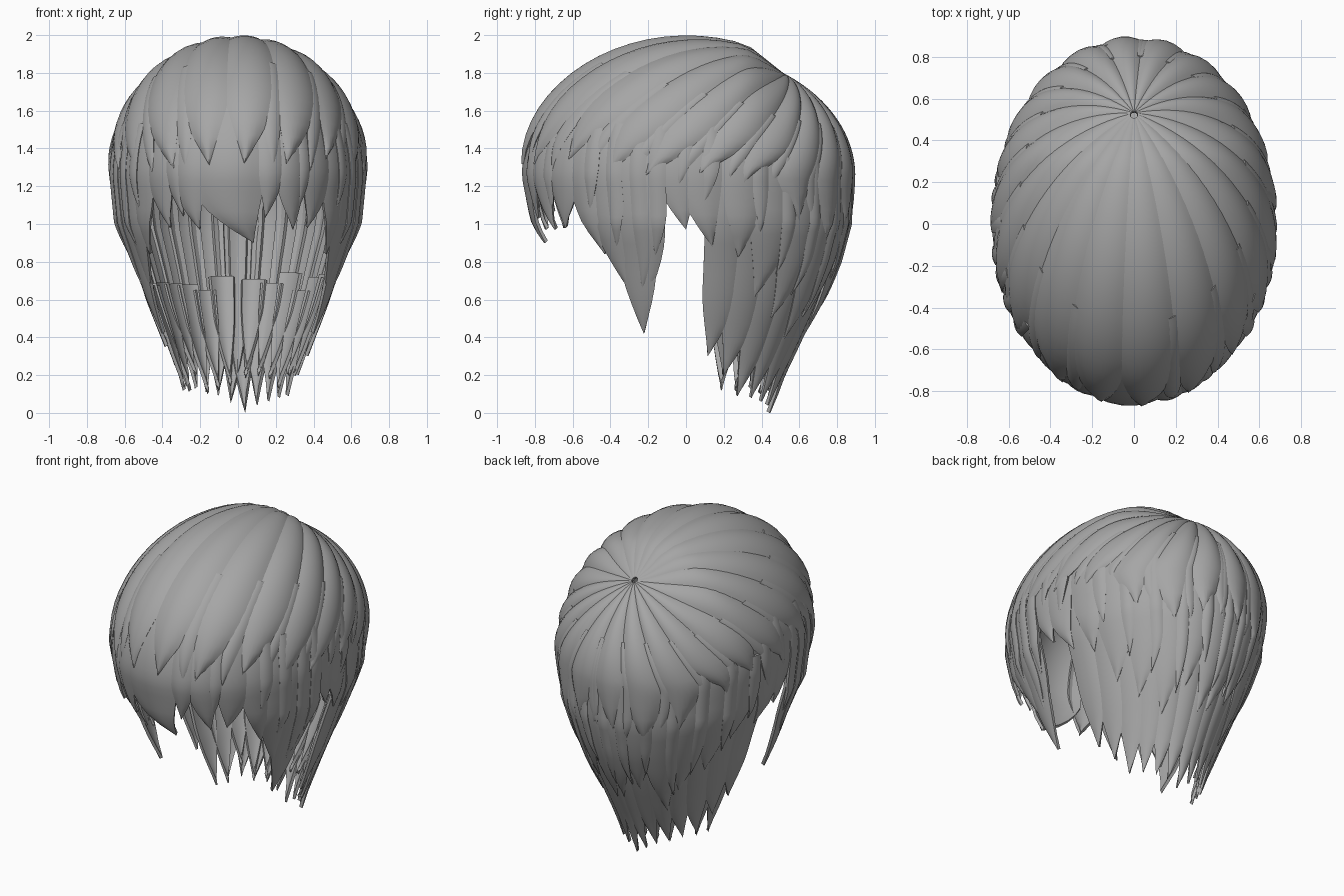
import bpy, bmesh, math, random
from mathutils import Vector

if "Cube" in bpy.data.objects:
    bpy.data.objects.remove(bpy.data.objects["Cube"])

random.seed(4)
grey = bpy.data.materials.new("grey_hair")
grey.diffuse_color = (0.38, 0.38, 0.38, 1)
grey.use_nodes = True
grey.node_tree.nodes["Principled BSDF"].inputs["Base Color"].default_value = grey.diffuse_color

# Envelope of the hair below its widest ring: height, half width, back depth, front depth
LOWER = [(1.25, .70, .90, .90), (1.0, .675, .895, .85), (.8, .60, .84, .76),
         (.6, .53, .76, .70), (.4, .45, .66, .66), (.2, .38, .56, .56), (0, .34, .49, .5)]
WHORL = Vector((0, .59, .807)).normalized()
TOP = Vector((0, 0, 1))


def surf(a, s, d, pole):
    """Point at angle a (0 front, 180 back); s=0 pole, 1 widest ring, 2 floor; d = inset."""
    a = math.radians(a)
    k = 1 - d / .8
    e = Vector((math.sin(a), -math.cos(a), 0))
    if s <= 1:
        w = pole.angle(e)
        p = (pole * math.sin((1 - s) * w) + e * math.sin(s * w)) / math.sin(w)
        f = min(1, max(0, (p.y - .33) / .26))
        zs = .75 - .08 * f * f * (3 - 2 * f)
        return Vector((.7 * p.x * k, .9 * p.y * k, 1.25 + zs * p.z * k))
    z = max(0, 1.25 * (2 - s))
    for hi, lo in zip(LOWER, LOWER[1:]):
        if z >= lo[0]:
            f = (hi[0] - z) / (hi[0] - lo[0])
            wx, yb, yf = (hi[i] + (lo[i] - hi[i]) * f for i in (1, 2, 3))
            break
    return Vector((wx * e.x * k, (yb if e.y > 0 else yf) * e.y * k, z))


def depth(z):
    """Path value of a height below the widest ring."""
    return 1 + (1.25 - z) / 1.25


def lock(bm, a, half, s0, s1, d, sweep=0, pole=TOP, bulge=.025, taper=.3, rows=20, cols=6):
    """One pointed, rounded lock of hair lying on the envelope."""
    grid = []
    for i in range(rows + 1):
        t = i / rows
        s = s0 + (s1 - s0) * t
        q = max(0, 1 - (s1 - s) / taper)
        width = half * (1 - q ** 1.6)
        mid = a + sweep * q * q
        row = []
        for j in range(cols + 1):
            u = 2 * j / cols - 1
            inset = d + bulge * min(1, s * 2) * u * u * (1 - .6 * q) + .02 * q ** 3
            row.append(bm.verts.new(surf(mid + u * width, s, inset, pole)))
        grid.append(row)
    for r, n in zip(grid, grid[1:]):
        for j in range(cols):
            bm.faces.new((r[j], n[j], n[j + 1], r[j + 1]))


def finish(name, bm, thick=.018):
    bmesh.ops.remove_doubles(bm, verts=bm.verts, dist=1e-4)
    me = bpy.data.meshes.new(name)
    bm.to_mesh(me)
    bm.free()
    me.materials.append(grey)
    ob = bpy.data.objects.new(name, me)
    bpy.context.collection.objects.link(ob)
    bpy.ops.object.select_all(action='DESELECT')
    ob.select_set(True)
    bpy.context.view_layer.objects.active = ob
    mod = ob.modifiers.new("thickness", 'SOLIDIFY')
    mod.thickness = thick
    mod.offset = -1
    bpy.ops.object.modifier_apply(modifier=mod.name)
    bpy.ops.object.shade_smooth_by_angle(angle=math.radians(40))


# Crown locks fanning out from the whorl, each with a thin splinter beside its tip
bm = bmesh.new()
CROWN = [(9, .97), (27, .96), (45, .95), (63, .96), (81, .98), (99, .98),
         (117, 1.04), (135, 1.2), (153, 1.25), (171, 1.2)]
for side in (1, -1):
    for a, s1 in CROWN:
        c = side * a - 4
        s1 += random.uniform(-.025, .025)
        lock(bm, c, 10.5, .015, s1, 0, random.uniform(-3, 3), WHORL, .03, .3)
        lock(bm, c + side * 8, 3.5, .55, s1 + .03, .014, side * 3, WHORL, .012, .2)
finish("crown_locks", bm)

# Fringe over the forehead
bm = bmesh.new()
FRINGE = [(-5, 17, .90, 13), (-24, 9, .97, 5), (-31, 6, 1.04, 4), (-39, 8, .98, 4),
          (16, 7, 1.03, -3), (25, 8, .97, 3), (32, 5, 1.06, -3), (40, 9, .98, -4)]
for a, half, z, sweep in FRINGE:
    lock(bm, a, half, .4, depth(z), .025, sweep, bulge=.02, taper=.25)
finish("fringe", bm)

# Side locks in front of the ears and short locks above them
bm = bmesh.new()
SIDES = [(51, 8, .84, 3), (60, 8, .64, 4), (69, 8.5, .42, 0), (76, 6, .60, -4),
         (86, 9, .97, 4), (95, 8, .88, 5)]
for side in (1, -1):
    for a, half, z, sweep in SIDES:
        lock(bm, side * a, half, .4, depth(z), .025, side * sweep, bulge=.02)
        lock(bm, side * (a + 4), 3, .75, depth(z + .22), .012, side * -3, bulge=.01, taper=.2)
finish("side_locks", bm)

# Middle layer at the back
bm = bmesh.new()
MIDDLE = [(111, 8, .82), (123, 9, .62), (136, 9, .48), (149, 9, .38), (162, 9, .55), (175, 9, .45)]
for side in (1, -1):
    for a, half, z in MIDDLE:
        z += random.uniform(-.04, .04)
        lock(bm, side * a, half, .45, depth(z), .022, random.uniform(-4, 4), bulge=.02)
        lock(bm, side * a + 6, 3, .9, depth(z + .12), .014, random.uniform(-3, 3), bulge=.01, taper=.2)
finish("middle_back_locks", bm)

# Long nape locks reaching the lowest point
bm = bmesh.new()
NAPE = [(105, 8, .30), (116, 9, .20), (128, 9, .09), (140, 9, .08), (152, 9, .06), (164, 9, .04), (176, 9, 0)]
for side in (1, -1):
    for a, half, z in NAPE:
        z += .05 if side < 0 else 0
        lock(bm, side * a, half, .4, depth(z), .045, side * -3, bulge=.02, taper=.26)
finish("nape_locks", bm)

# Inner nape locks filling the gaps
bm = bmesh.new()
for side in (1, -1):
    for a in (111, 122, 134, 146, 158, 170):
        top = random.uniform(.64, .74)
        lock(bm, side * a, 8, depth(top), depth(random.uniform(.1, .2)), .075, side * 3, bulge=.02)
finish("inner_nape_locks", bm)
